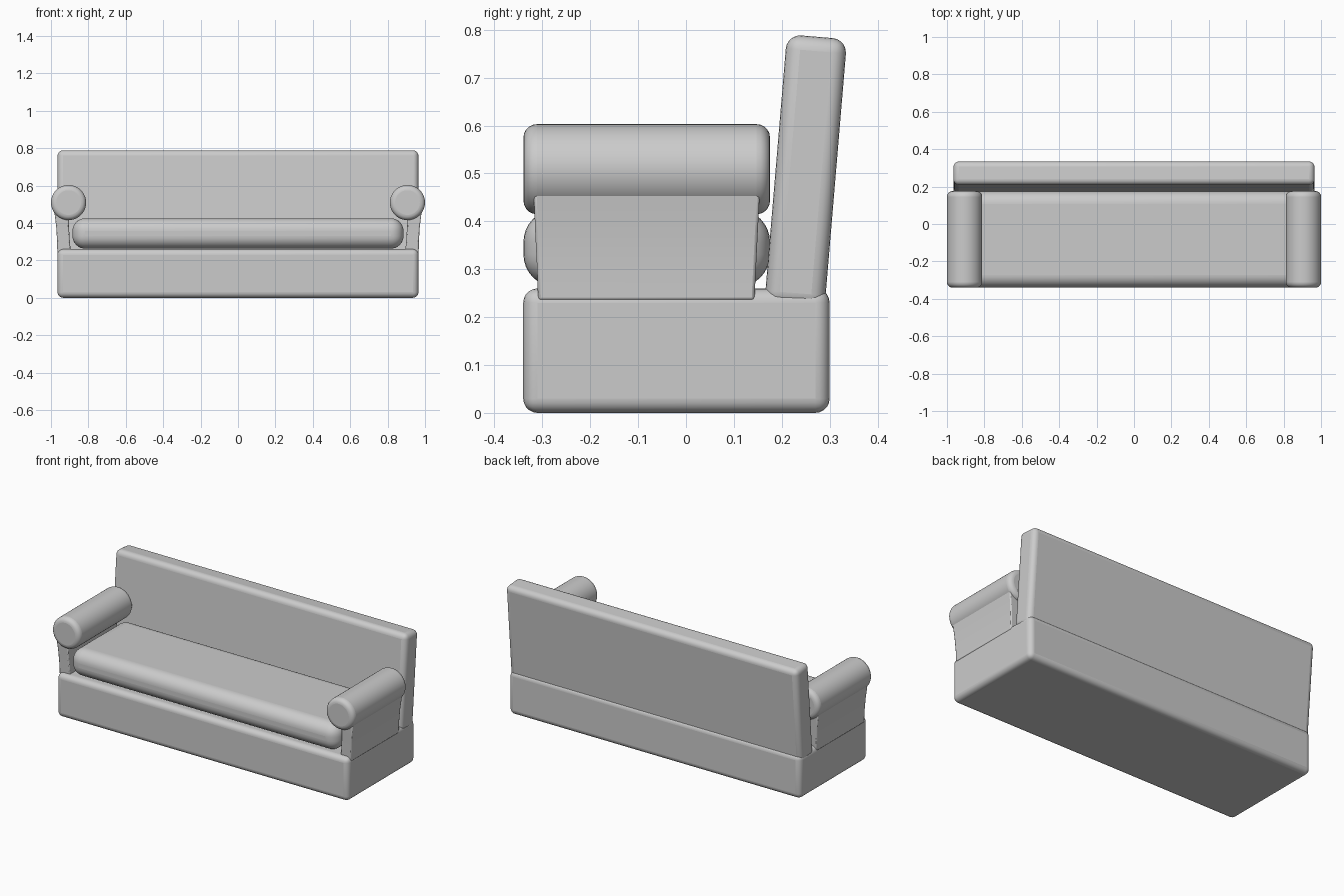
import bpy
import bmesh
from math import radians

if "Cube" in bpy.data.objects:
    bpy.data.objects.remove(bpy.data.objects["Cube"])


def finish(obj, bevel=0.0, segments=5):
    """Round the edges and smooth the shading."""
    if bevel:
        mod = obj.modifiers.new("round_edges", 'BEVEL')
        mod.width = bevel
        mod.segments = segments
        mod.limit_method = 'ANGLE'
        mod.angle_limit = radians(40)
    bpy.ops.object.select_all(action='DESELECT')
    obj.select_set(True)
    bpy.context.view_layer.objects.active = obj
    bpy.ops.object.shade_smooth_by_angle(angle=radians(40))
    return obj


def box(name, center, size, bevel, segments=5, tilt=0.0):
    bpy.ops.mesh.primitive_cube_add(size=1, location=center)
    obj = bpy.context.object
    obj.name = name
    obj.scale = size
    bpy.ops.object.transform_apply(location=False, rotation=False, scale=True)
    obj.rotation_euler.x = tilt
    return finish(obj, bevel, segments)


def arm_roll(name, side):
    bpy.ops.mesh.primitive_cylinder_add(
        vertices=48, radius=0.094, depth=0.515,
        location=(side * 0.906, -0.082, 0.509), rotation=(radians(90), 0, 0))
    obj = bpy.context.object
    obj.name = name
    return finish(obj, 0.028)


def arm_panel(name, side):
    # Rows: height, inner x, outer x, front y, back y (flares upwards)
    rows = [(0.235, 0.893, 0.966, -0.309, 0.143),
            (0.30, 0.899, 0.967, -0.311, 0.146),
            (0.38, 0.904, 0.972, -0.315, 0.150),
            (0.46, 0.906, 0.982, -0.318, 0.154)]
    bm = bmesh.new()
    rings = []
    for z, xi, xo, yf, yb in rows:
        corners = [(xi, yf), (xo, yf), (xo, yb), (xi, yb)]
        rings.append([bm.verts.new((side * x, y, z)) for x, y in corners])
    for low, high in zip(rings, rings[1:]):
        for i in range(4):
            j = (i + 1) % 4
            bm.faces.new((low[i], low[j], high[j], high[i]))
    bm.faces.new(rings[0])
    bm.faces.new(rings[-1])
    bmesh.ops.recalc_face_normals(bm, faces=bm.faces)
    mesh = bpy.data.meshes.new(name)
    bm.to_mesh(mesh)
    bm.free()
    obj = bpy.data.objects.new(name, mesh)
    bpy.context.collection.objects.link(obj)
    return finish(obj, 0.006, 2)


# Base, seat cushion and leaning backrest
box("base", (0, -0.02, 0.13), (1.93, 0.64, 0.26), 0.03)
box("seat_cushion", (0, -0.082, 0.344), (1.77, 0.515, 0.162), 0.068, 8)
box("backrest", (0, 0.25, 0.503), (1.93, 0.126, 0.567), 0.03, 5, radians(-4.8))

# Rolled arms on flared side panels
for label, side in (("left", -1), ("right", 1)):
    arm_roll(label + "_arm_roll", side)
    arm_panel(label + "_arm_panel", side)
